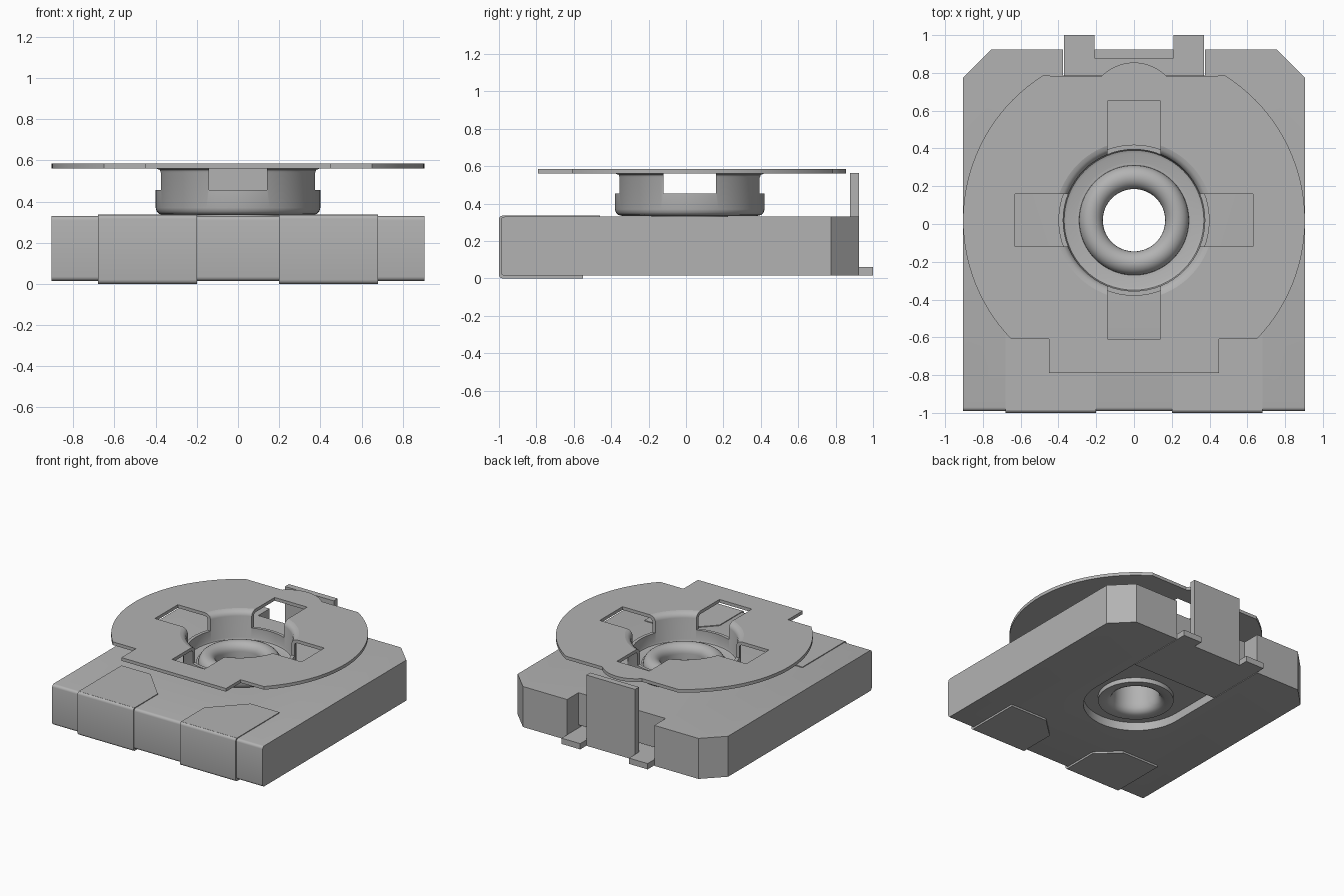
import bpy, bmesh, math

if "Cube" in bpy.data.objects:
    bpy.data.objects.remove(bpy.data.objects["Cube"], do_unlink=True)

grey = bpy.data.materials.new("plain_grey")
grey.use_nodes = True
COLOUR = (0.45, 0.45, 0.45, 1)
grey.diffuse_color = COLOUR
next(n for n in grey.node_tree.nodes if n.type == 'BSDF_PRINCIPLED').inputs["Base Color"].default_value = COLOUR

CY = 0.02     # rotor axis in y
SEG = 64


def finish(name, bm):
    bmesh.ops.remove_doubles(bm, verts=bm.verts, dist=1e-5)
    bmesh.ops.recalc_face_normals(bm, faces=bm.faces)
    mesh = bpy.data.meshes.new(name)
    bm.to_mesh(mesh)
    bm.free()
    mesh.materials.append(grey)
    ob = bpy.data.objects.new(name, mesh)
    bpy.context.collection.objects.link(ob)
    return ob


def prism(name, outline, z0, z1):
    """Extrude a flat outline from z0 to z1."""
    bm = bmesh.new()
    face = bm.faces.new([bm.verts.new((x, y, z0)) for x, y in outline])
    top = bmesh.ops.extrude_face_region(bm, geom=[face])["geom"]
    bmesh.ops.translate(bm, vec=(0, 0, z1 - z0),
                        verts=[v for v in top if isinstance(v, bmesh.types.BMVert)])
    return finish(name, bm)


def box(name, x0, x1, y0, y1, z0, z1):
    return prism(name, [(x0, y0), (x1, y0), (x1, y1), (x0, y1)], z0, z1)


def arc(cy, r, a0, a1, n):
    """Points of an arc about (0, cy), angles in radians."""
    return [(r * math.cos(a0 + (a1 - a0) * i / n), cy + r * math.sin(a0 + (a1 - a0) * i / n))
            for i in range(n + 1)]


def cylinder(name, r, z0, z1):
    return prism(name, arc(CY, r, 0, math.tau, SEG)[:-1], z0, z1)


def lathe(name, profile):
    """Revolve a closed (radius, z) profile about the rotor axis."""
    bm = bmesh.new()
    rings = [[bm.verts.new((x, y, z)) for x, y in arc(CY, r, 0, math.tau, SEG)[:-1]]
             for r, z in profile]
    for a, b in zip(rings, rings[1:] + rings[:1]):
        for i in range(SEG):
            j = (i + 1) % SEG
            bm.faces.new((a[i], a[j], b[j], b[i]))
    return finish(name, bm)


def select(ob):
    bpy.ops.object.select_all(action='DESELECT')
    ob.select_set(True)
    bpy.context.view_layer.objects.active = ob


def combine(ob, operation, *others):
    select(ob)
    for other in others:
        mod = ob.modifiers.new("cut", 'BOOLEAN')
        mod.operation = operation
        mod.solver = 'EXACT'
        mod.object = other
        bpy.ops.object.modifier_apply(modifier=mod.name)


def remove(*obs):
    for ob in obs:
        bpy.data.objects.remove(ob, do_unlink=True)


def smooth(ob, degrees=35):
    select(ob)
    bpy.ops.object.shade_smooth_by_angle(angle=math.radians(degrees))


def round_front(ob, y, width):
    """Round the long horizontal edges along the front."""
    bm = bmesh.new()
    bm.from_mesh(ob.data)
    edges = [e for e in bm.edges if all(abs(v.co.y - y) < 1e-4 for v in e.verts)
             and abs(e.verts[0].co.z - e.verts[1].co.z) < 1e-4]
    bmesh.ops.bevel(bm, geom=edges, offset=width, segments=4, profile=0.5, affect='EDGES')
    bm.to_mesh(ob.data)
    bm.free()


# Base block with chamfered back corners and a rear notch
half = [(0.905, -0.99), (0.905, 0.775), (0.755, 0.925), (0.375, 0.925), (0.375, 0.785)]
base = prism("base", half + [(-x, y) for x, y in reversed(half)], 0.015, 0.33)
round_front(base, -0.99, 0.02)
recess = prism("recess_cutter", [(0.375, 0.9)] + [(-0.375, 0.9)]
               + arc(CY, 0.375, math.pi, math.tau, 32), -0.1, 0.08)
bore = cylinder("bore_cutter", 0.2, -0.1, 0.6)
combine(base, 'DIFFERENCE', recess, bore)
remove(recess, bore)
smooth(base)

# Rear terminal: flat strip with two feet and an upright blade
half = [(0.37, 0.45), (0.37, 1.0), (0.21, 1.0), (0.21, 0.925)]
prism("terminal_strip", half + [(-x, y) for x, y in reversed(half)], 0.015, 0.06)
box("terminal_blade", -0.21, 0.21, 0.877, 0.925, 0.015, 0.565)

# Front contact clips: top plate, front plate and bottom plate on each side
for side, s in (("left", 1), ("right", -1)):
    def plate(part, inner_x, back_y, z0, z1):
        pts = [(0.2, -0.985), (0.68, -0.985), (0.68, back_y), (inner_x, back_y), (0.2, -0.7)]
        return prism(f"{side}_clip_{part}", [(s * x, y) for x, y in pts], z0, z1)
    plate("top", 0.43, -0.46, 0.325, 0.336)
    plate("bottom", 0.36, -0.55, 0.0, 0.02)
    x0, x1 = sorted((s * 0.2, s * 0.68))
    front = box(f"{side}_clip_front", x0, x1, -1.0, -0.97, 0.0, 0.336)
    round_front(front, -1.0, 0.02)
    smooth(front)

# Rotor disc: trimmed circle with a rear bump and a front tab
R = 0.905
a_top = math.asin((0.785 - CY) / R)
a_low = math.asin((-0.61 - CY) / R)
bump = math.asin(0.171 / 0.241)
outline = [(0.45, -0.79), (0.45, -0.61)]
outline += arc(CY, R, a_low, a_top, 32)
outline += arc(0.614, 0.241, math.pi / 2 - bump, math.pi / 2 + bump, 14)
outline += arc(CY, R, math.pi - a_top, math.pi - a_low, 32)
outline += [(-0.45, -0.61), (-0.45, -0.79)]
disc = prism("rotor_disc", outline, 0.56, 0.585)

# Rotor cup with rounded floor and flared rim
cup = lathe("rotor_cup", [
    (0.2, 0.335), (0.365, 0.335), (0.383, 0.34), (0.395, 0.352), (0.4, 0.37),
    (0.4, 0.54), (0.406, 0.554), (0.42, 0.56), (0.42, 0.585), (0.4, 0.58),
    (0.382, 0.566), (0.375, 0.545), (0.375, 0.38), (0.37, 0.366), (0.355, 0.36), (0.2, 0.36)])

# Cross slots through the disc and the upper cup wall
hole = cylinder("hole_cutter", 0.42, 0.5, 0.7)
slots = [box("slot_cutter_x", -0.63, 0.63, CY - 0.14, CY + 0.14, 0.455, 0.7),
         box("slot_cutter_y", -0.14, 0.14, CY - 0.63, CY + 0.63, 0.455, 0.7)]
combine(disc, 'DIFFERENCE', hole, *slots)
combine(cup, 'DIFFERENCE', *slots)
remove(hole, *slots)
smooth(disc, 20)
smooth(cup)

# Hollow rivet: rolled upper rim, tube and lower head
rim = [(0.228 + 0.063 * math.cos(a), 0.365 + 0.063 * math.sin(a))
       for a in [math.pi * i / 12 for i in range(13)]]
rivet = lathe("rivet", [(0.305, 0.355), (0.305, 0.366)] + rim + [
    (0.165, 0.12), (0.17, 0.085), (0.185, 0.06), (0.21, 0.047),
    (0.27, 0.045), (0.27, 0.085), (0.205, 0.085), (0.205, 0.355)])
smooth(rivet)
